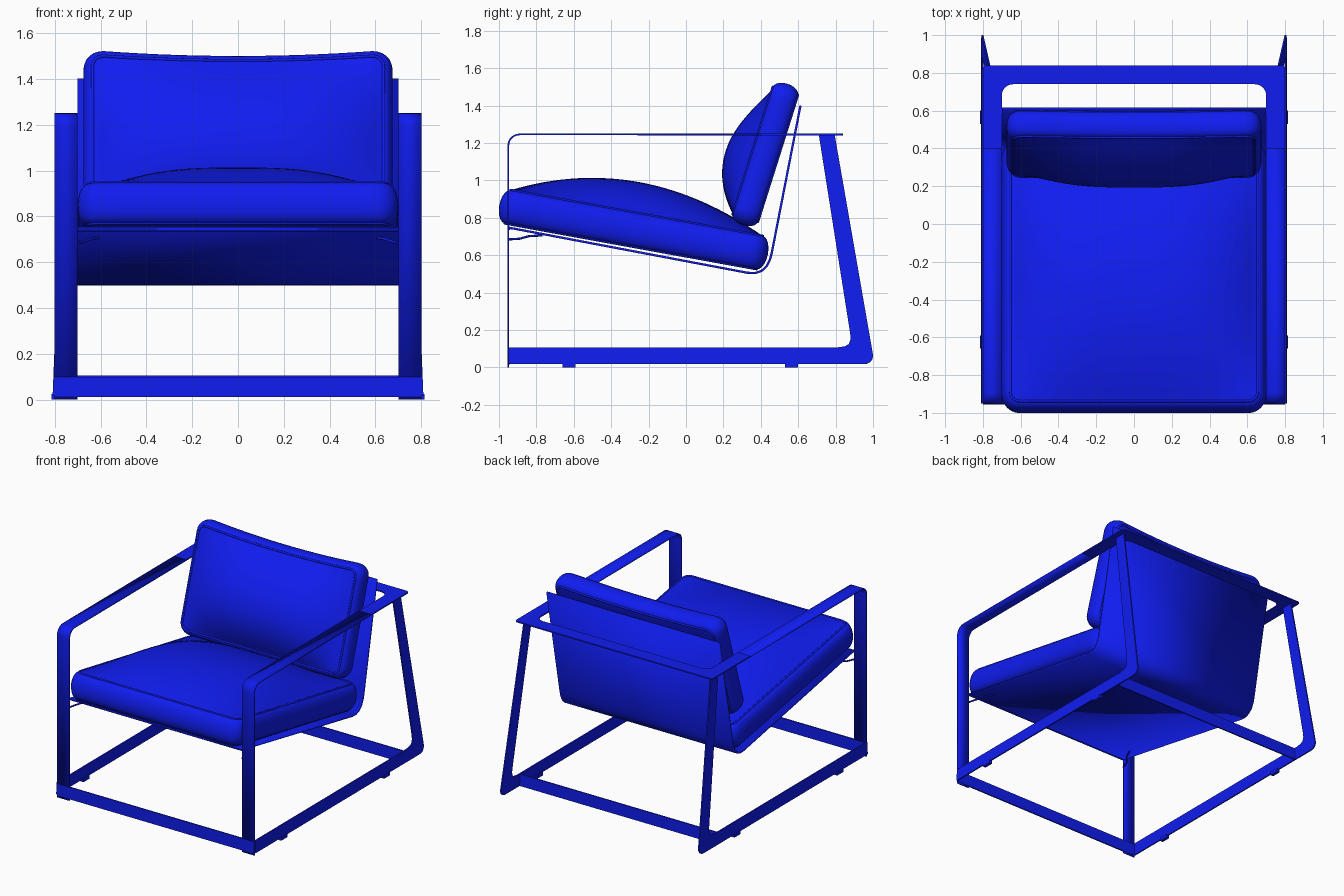
import bpy, bmesh
from math import sin, cos, pi, radians
from mathutils import Matrix, Vector

if "Cube" in bpy.data.objects:
    bpy.data.objects.remove(bpy.data.objects["Cube"])

mat = bpy.data.materials.new("blue")
mat.diffuse_color = (0.005, 0.012, 0.87, 1)
mat.use_nodes = True
mat.node_tree.nodes["Principled BSDF"].inputs["Base Color"].default_value = mat.diffuse_color


def add(name, data, smooth=None):
    ob = bpy.data.objects.new(name, data)
    bpy.context.collection.objects.link(ob)
    data.materials.append(mat)
    if smooth:
        bpy.ops.object.select_all(action='DESELECT')
        ob.select_set(True)
        bpy.context.view_layer.objects.active = ob
        bpy.ops.object.shade_smooth_by_angle(angle=radians(smooth))
    return ob


def mesh(name, verts, faces, smooth=None, thick=0):
    me = bpy.data.meshes.new(name)
    bm = bmesh.new()
    vs = [bm.verts.new(v) for v in verts]
    for f in faces:
        bm.faces.new([vs[i] for i in f])
    bmesh.ops.recalc_face_normals(bm, faces=bm.faces)
    bm.to_mesh(me)
    bm.free()
    ob = add(name, me, smooth)
    if thick:
        mod = ob.modifiers.new("thickness", 'SOLIDIFY')
        mod.thickness, mod.offset = thick, 0
    return ob


def strip(name, path, x0, x1, thick):
    """Flat bar or sheet: a (y, z) path swept from x0 to x1."""
    v = [(x, y, z) for y, z in path for x in (x0, x1)]
    f = [(2*i, 2*i+1, 2*i+3, 2*i+2) for i in range(len(path)-1)]
    return mesh(name, v, f, 30, thick)


def plate(name, pts, thick):
    return mesh(name, pts, [range(len(pts))], None, thick)


def box(name, lo, hi):
    v = [(x, y, z) for x in (lo[0], hi[0]) for y in (lo[1], hi[1]) for z in (lo[2], hi[2])]
    f = [(0, 1, 3, 2), (4, 6, 7, 5), (0, 4, 5, 1), (2, 3, 7, 6), (0, 2, 6, 4), (1, 5, 7, 3)]
    return mesh(name, v, f)


def tube(name, pts, r, cyclic=False):
    cu = bpy.data.curves.new(name, 'CURVE')
    cu.dimensions, cu.bevel_depth, cu.bevel_resolution = '3D', r, 2
    cu.use_fill_caps = True
    sp = cu.splines.new('POLY')
    sp.points.add(len(pts)-1)
    for p, q in zip(sp.points, pts):
        p.co = (*q, 1)
    sp.use_cyclic_u = cyclic
    return add(name, cu)


def arc(cx, cy, r, a0, a1, n=6):
    return [(cx + r*cos(radians(a0+(a1-a0)*i/n)), cy + r*sin(radians(a0+(a1-a0)*i/n)))
            for i in range(n+1)]


def outline(a, b, r, n=14):
    """Rounded rectangle with subdivided sides."""
    out = []
    corners = [(a-r, b-r, 0), (r-a, b-r, 90), (r-a, r-b, 180), (a-r, r-b, 270)]
    for i, (x, y, s) in enumerate(corners):
        out += arc(x, y, r, s, s+90)
        p, q = Vector(out[-1]), Vector(arc(*corners[(i+1) % 4][:2], r, s+90, s+180)[0])
        out += [tuple(p.lerp(q, k/n)) for k in range(1, n)]
    return out


def cushion(name, a, b, t, side, crown, skew, sag, centre, tilt):
    M = Matrix.Translation(centre) @ Matrix.Rotation(radians(tilt), 4, 'X')

    def place(x, y, z):
        u, v = x/a, y/b
        return M @ Vector((x, y - sag*max(v, 0)*(1-u*u), z))
    seam = outline(a-side, b-side, 0.05)
    rings = [[place(x*k, y*k, -t/2) for x, y in seam] for k in (0.05, 0.5, 0.9)]
    for i in range(11):                                  # bulging side wall
        p = -pi/2 + pi*i/10
        d = side*(1-cos(p))
        rings.append([place(x, y, t/2*sin(p)) for x, y in outline(a-d, b-d, 0.05+side-d)])
    for k in [1-i/16 for i in range(1, 16)] + [0.02]:    # crowned face
        ring = []
        for x, y in seam:
            u, v = x*k/(a-side), y*k/(b-side)
            h = crown*(1-abs(u)**3)*(1-v*v)*(1-skew*v)
            ring.append(place(x*k, y*k, t/2+h))
        rings.append(ring)
    n, m = len(seam), len(rings)
    faces = [(r*n+i, r*n+(i+1) % n, (r+1)*n+(i+1) % n, (r+1)*n+i)
             for r in range(m-1) for i in range(n)]
    faces += [range(n), range((m-1)*n, m*n)]
    mesh(name, [v for r in rings for v in r], faces, 60)
    for label, z in (("upper", t/2), ("lower", -t/2)):   # piping
        tube(f"{name}_{label}_piping", [place(x, y, z) for x, y in seam], 0.007, True)


# Cushions
cushion("seat_cushion", 0.70, 0.73, 0.18, 0.045, 0.165, 0.05, 0, (0, -0.28, 0.737), -10.3)
cushion("back_cushion", 0.675, 0.40, 0.14, 0.04, 0.135, 0.3, 0.03, (0, 0.425, 1.142), 72.5)

# Bent sling sheet carrying the cushions
strip("sling", [(-0.95, 0.748), (0.33, 0.506), (0.37, 0.505), (0.405, 0.517), (0.432, 0.543),
                (0.45, 0.58), (0.46, 0.62), (0.612, 1.40)], -0.70, 0.70, 0.012)
tube("sling_front_rod", [(-0.70, -0.945, 0.742), (0.70, -0.945, 0.742)], 0.007)

# Rear top bar with filleted joints into the arms
half = [(0.70, 0.4)] + arc(0.64, 0.68, 0.06, 0, 90)
outer = arc(0.78, 0.82, 0.02, 90, 0) + [(0.80, 0.4)]
inner = half + [(-x, y) for x, y in reversed(half)]
rim = [(-x, y) for x, y in reversed(outer)] + outer
plate("rear_top_bar", [(x, y, 1.246) for x, y in inner + rim], 0.009)

for s, side in ((1, "right"), (-1, "left")):
    # Front leg bending into the arm
    strip(f"{side}_front_leg_and_arm",
          [(-0.95, 0)] + arc(-0.89, 1.186, 0.06, 180, 90) + [(0.4, 1.246)],
          s*0.70, s*0.80, 0.009)
    # Side rail with the leaning rear leg, one flat plate
    shape = ([(-0.95, 0.018)] + arc(0.955, 0.063, 0.045, -90, 8)
             + [(0.795, 1.244), (0.71, 1.244)]
             + [(0.878, 0.18), (0.88, 0.15), (0.87, 0.125), (0.85, 0.113), (0.81, 0.107), (-0.95, 0.107)])
    plate(f"{side}_rail_and_rear_leg", [(s*(0.805-0.04*z), y, z) for y, z in shape], 0.01)
    for y, part in ((-0.625, "front"), (0.565, "rear")):
        box(f"{side}_{part}_foot", (s*0.802-0.012, y-0.035, 0), (s*0.802+0.012, y+0.035, 0.025))
    # Small bracket under the sling
    tube(f"{side}_bracket", [(s*0.70, -0.95, 0.685), (s*0.68, -0.89, 0.688),
                             (s*0.64, -0.84, 0.702), (s*0.61, -0.77, 0.706)], 0.006)

# Base cross bars
box("front_base_bar", (-0.80, -0.955, 0.012), (0.80, -0.945, 0.10))
box("rear_base_bar", (-0.80, 0.775, 0.018), (0.80, 0.785, 0.105))
